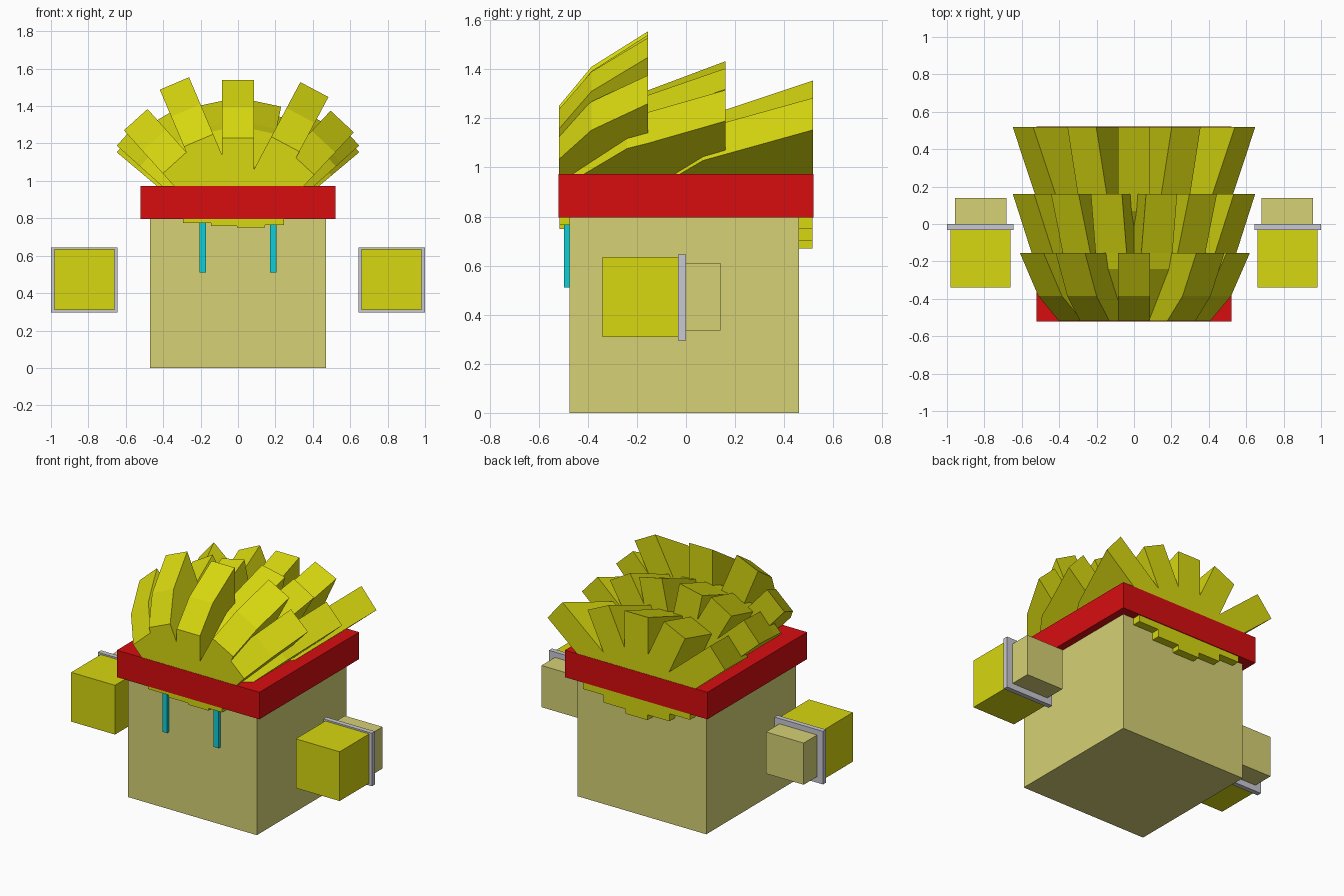
import bpy, bmesh, math
from mathutils import Matrix, Vector

if "Cube" in bpy.data.objects:
    bpy.data.objects.remove(bpy.data.objects["Cube"])


def material(name, rgb):
    m = bpy.data.materials.new(name)
    m.diffuse_color = (*rgb, 1)
    m.use_nodes = True
    m.node_tree.nodes["Principled BSDF"].inputs["Base Color"].default_value = m.diffuse_color
    return m


YELLOW = material("yellow", (0.68, 0.68, 0.005))
TAN = material("tan", (0.67, 0.64, 0.18))
RED = material("red", (0.68, 0.004, 0.005))
GREY = material("light grey", (0.58, 0.58, 0.64))
CYAN = material("cyan", (0.005, 0.62, 0.68))


def finish(name, bm, mat):
    bmesh.ops.recalc_face_normals(bm, faces=bm.faces)
    me = bpy.data.meshes.new(name)
    bm.to_mesh(me)
    bm.free()
    me.materials.append(mat)
    ob = bpy.data.objects.new(name, me)
    bpy.context.collection.objects.link(ob)
    return ob


def add_box(bm, x, y, z):
    """Box from (min, max) ranges."""
    rng = (x, y, z)
    mid = Vector([(a + b) / 2 for a, b in rng])
    size = [b - a for a, b in rng]
    bmesh.ops.create_cube(bm, size=1, matrix=Matrix.Translation(mid) @ Matrix.Diagonal((*size, 1)))


def box(name, mat, x, y, z):
    bm = bmesh.new()
    add_box(bm, x, y, z)
    return finish(name, bm, mat)


# Body and headband
box("body", TAN, (-0.47, 0.47), (-0.475, 0.46), (0, 0.85))
box("headband", RED, (-0.52, 0.52), (-0.52, 0.52), (0.795, 0.973))

# Eyes and hands on both sides
for side, s in (("left", -1), ("right", 1)):
    def span(a, b):
        return tuple(sorted((s * a, s * b)))
    box(side + "_eye", CYAN, span(0.17, 0.205), (-0.496, -0.47), (0.51, 0.80))
    box(side + "_hand", YELLOW, span(0.66, 0.98), (-0.34, -0.03), (0.31, 0.635))
    box(side + "_cuff", GREY, span(0.645, 1.0), (-0.032, 0.0), (0.295, 0.645))
    box(side + "_wrist", TAN, span(0.682, 0.957), (0.0, 0.14), (0.335, 0.61))

# Hair: three fans of flat-sided tufts turned about the y axis
CENTRE_Z, HALF_W, INNER = 0.72, 0.085, 0.25


def hair_fan(name, stations, tufts):
    """stations: (y, share of full radius); tufts: (angle, full radius)."""
    bm = bmesh.new()
    for angle, radius in tufts:
        place = Matrix.Translation((0, 0, CENTRE_Z)) @ Matrix.Rotation(math.radians(angle), 4, 'Y')
        rings = []
        for y, share in stations:
            top = max(radius * share, INNER + 0.02)
            pts = ((-HALF_W, INNER), (HALF_W, INNER), (HALF_W, top), (-HALF_W, top))
            rings.append([bm.verts.new(place @ Vector((x, y, z))) for x, z in pts])
        for a, b in zip(rings, rings[1:]):
            for i in range(4):
                j = (i + 1) % 4
                bm.faces.new((a[i], a[j], b[j], b[i]))
        bm.faces.new(rings[0])
        bm.faces.new(rings[-1])
    return finish(name, bm, YELLOW)


hair_fan("front_hair", [(-0.518, 0.62), (-0.385, 0.82), (-0.155, 1)],
         [(0, 0.82), (-23, 0.87), (28, 0.87), (-42, 0.817), (43, 0.817)])
hair_fan("middle_hair", [(-0.5, 0.5), (-0.24, 0.79), (-0.155, 0.83), (0.16, 1)],
         [(s * a, r) for s in (-1, 1) for a, r in ((12, 0.71), (30, 0.74), (48, 0.795))])
hair_fan("back_hair", [(-0.1, 0.55), (0.07, 0.75), (0.518, 1)],
         [(0, 0.63), (-25, 0.66), (25, 0.66), (-50, 0.775), (50, 0.775)])

# Hair ends peeking out below the headband
for name, ys, ends, w in (
        ("front_hair_ends", (-0.515, -0.47), ((-0.22, 0.775), (-0.07, 0.76), (0.07, 0.75), (0.17, 0.765)), 0.075),
        ("back_hair_ends", (0.45, 0.515), ((-0.31, 0.755), (-0.16, 0.705), (0, 0.67), (0.16, 0.70), (0.31, 0.75)), 0.08)):
    bm = bmesh.new()
    for x, z in ends:
        add_box(bm, (x - w, x + w), ys, (z, 0.82))
    finish(name, bm, YELLOW)
